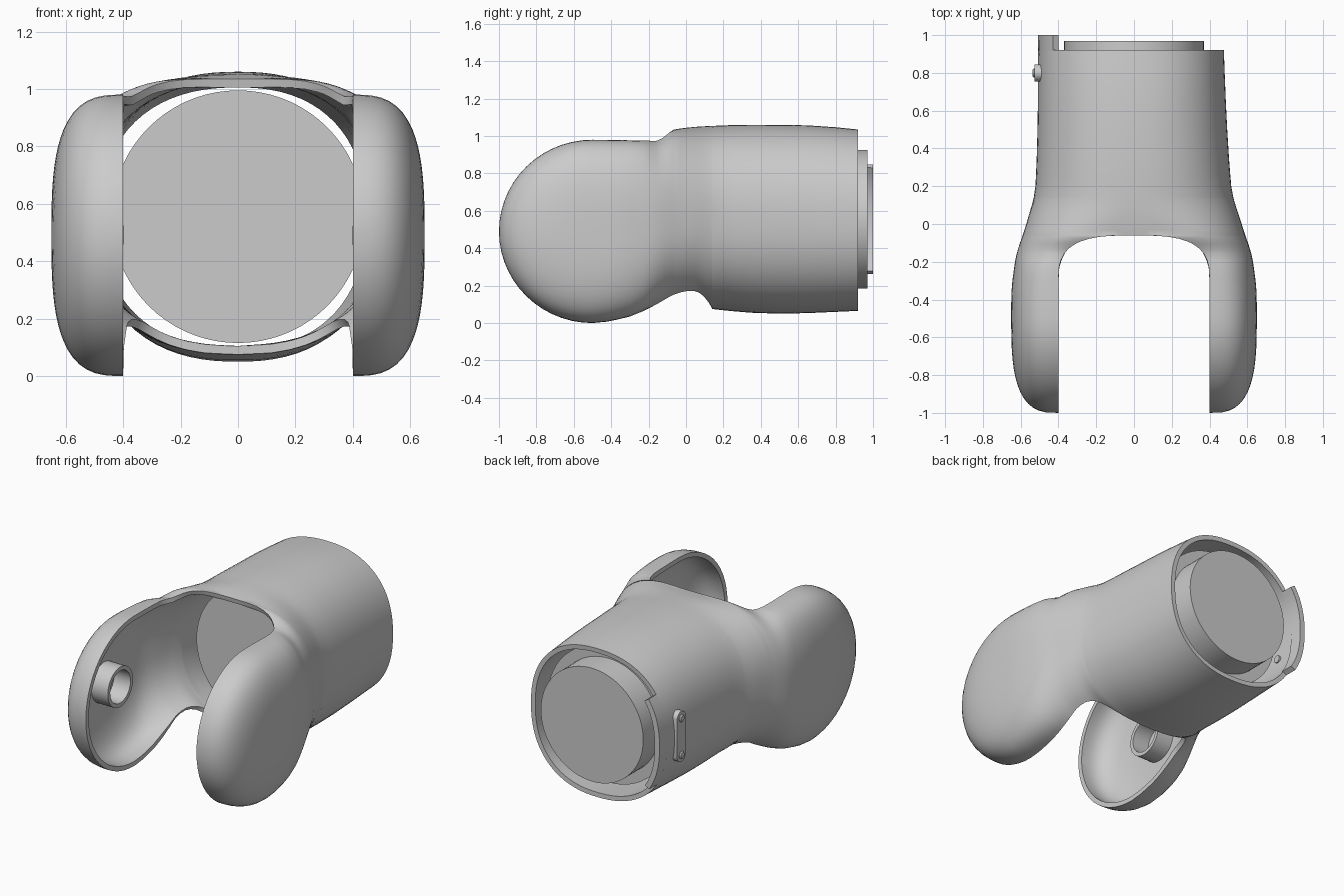
import bpy, bmesh, math
from mathutils import Vector

if "Cube" in bpy.data.objects:
    bpy.data.objects.remove(bpy.data.objects["Cube"])

# Section controls along y: half width, top, bottom, flat half width, squareness, middle height
W = [(-.5, .65), (-.4, .65), (-.2, .63), (0, .57), (.2, .515), (.92, .476), (1, .474)]
TOP = [(-.5, .98), (-.3, .977), (-.17, .975), (-.06, 1.035), (.1, 1.052), (.35, 1.06), (.65, 1.057), (.92, 1.035)]
BOT = [(-.5, 0), (-.3, .035), (-.15, .095), (-.05, .11), (.05, .105), (.14, .075), (.5, .05), (.92, .065)]
FLAT = [(-.5, .4), (-.25, .4), (-.06, .15), (.15, 0), (.92, 0)]
POW = [(-.5, 3), (-.2, 2.7), (.1, 2.4), (.92, 2.3)]
MID = [(-.5, .49), (.1, .555), (.92, .555)]


def curve(keys, y):
    """Monotone smooth interpolation."""
    y = min(max(y, keys[0][0]), keys[-1][0])
    s = [(b[1] - a[1]) / (b[0] - a[0]) for a, b in zip(keys, keys[1:])]
    m = [0] + [2 * p * q / (p + q) if p * q > 0 else 0 for p, q in zip(s, s[1:])] + [s[-1]]
    for i, (a, b) in enumerate(zip(keys, keys[1:])):
        if y <= b[0]:
            h = b[0] - a[0]
            t = (y - a[0]) / h
            return ((2*t**3 - 3*t*t + 1) * a[1] + (t**3 - 2*t*t + t) * h * m[i]
                    + (3*t*t - 2*t**3) * b[1] + (t**3 - t*t) * h * m[i + 1])


def opening(y, start):
    """Half width of the U-shaped opening between the fork arms."""
    t = (y - start) / .24
    if t <= 0:
        return .4
    return 0 if t >= .99999 else .4 * (1 - t**3) ** (1 / 3)


def half(y, side, up):
    """Top or bottom quarter of the section, from the centre line to the side."""
    mid, n, a = curve(MID, y), curve(POW, y), curve(FLAT, y)
    w = curve(W, y) + (.035 * max(0, y) if side < 0 else 0)
    h = (curve(TOP, y) if up else curve(BOT, y)) - mid
    pts = []
    d = y + .5
    for k in range(201):
        c, s = math.cos(k * math.pi / 400), math.sin(k * math.pi / 400)
        c = max(c, 0)
        if d < 0:
            zz = math.sqrt(max(.25 - d * d, 0)) * c
            r = min(math.hypot(d, zz) / .5, 1)
            pts.append((.4 + .25 * max(1 - r**3, 0) ** (1 / 3), mid + zz * .98 * (1 if up else -1)))
        else:
            pts.append((a + (w - a) * s ** (2 / n), mid + h * c ** (2 / n)))
    pts = [(0, pts[0][1])] + pts
    xs = opening(y, -.3 if up else -.1)
    for i in range(len(pts) - 1):
        (x0, z0), (x1, z1) = pts[i], pts[i + 1]
        if x1 > xs:
            t = (xs - x0) / (x1 - x0)
            return [(xs, z0 + (z1 - z0) * t)] + pts[i + 1:]
    return [(xs, pts[-1][1])] * 2


def section(y, side, count, zr=None):
    """Evenly spaced points from the top edge round to the bottom edge."""
    p = half(y, side, True) + half(y, side, False)[::-1]
    if zr:
        p = [q for q in p if zr[0] <= q[1] <= zr[1]]
    acc = [0]
    for a, b in zip(p, p[1:]):
        acc.append(acc[-1] + math.dist(a, b))
    out, i = [], 0
    for k in range(count):
        g = acc[-1] * k / (count - 1)
        while i < len(p) - 2 and acc[i + 1] < g:
            i += 1
        L = acc[i + 1] - acc[i]
        t = min(max((g - acc[i]) / L, 0), 1) if L > 1e-9 else 0
        out.append((side * (p[i][0] + (p[i+1][0] - p[i][0]) * t), y, p[i][1] + (p[i+1][1] - p[i][1]) * t))
    return out


def finish(name, bm, thickness=0):
    me = bpy.data.meshes.new(name)
    bm.to_mesh(me)
    bm.free()
    ob = bpy.data.objects.new(name, me)
    bpy.context.collection.objects.link(ob)
    bpy.ops.object.select_all(action='DESELECT')
    ob.select_set(True)
    bpy.context.view_layer.objects.active = ob
    if thickness:
        m = ob.modifiers.new("wall", 'SOLIDIFY')
        m.thickness, m.offset = thickness, -1
        bpy.ops.object.modifier_apply(modifier=m.name)
    bpy.ops.object.shade_smooth_by_angle(angle=math.radians(35))
    return ob


def loft(name, rows, sides, count, thickness, zr=None):
    bm = bmesh.new()
    for side in sides:
        g = [[bm.verts.new(c) for c in section(y, side, count, zr)] for y in rows]
        for r0, r1 in zip(g, g[1:]):
            for j in range(count - 1):
                f = [r0[j], r1[j], r1[j + 1], r0[j + 1]]
                bm.faces.new(f if side < 0 else f[::-1])
    bmesh.ops.remove_doubles(bm, verts=bm.verts, dist=1e-4)
    return finish(name, bm, thickness)


def lathe(name, profile, axis, centre, ring=False, seg=64):
    """Revolve (radius, distance) points about the x or y axis."""
    bm = bmesh.new()
    g = []
    for k in range(seg):
        t = 2 * math.pi * k / seg
        c, s = math.cos(t), math.sin(t)
        g.append([bm.verts.new(Vector(centre) + Vector((d, r*c, r*s) if axis == 'x' else (r*c, d, r*s)))
                  for r, d in profile])
    n = len(profile)
    for k in range(seg):
        a, b = g[k], g[(k + 1) % seg]
        for j in range(n if ring else n - 1):
            bm.faces.new((a[j], a[(j + 1) % n], b[(j + 1) % n], b[j]))
    bmesh.ops.remove_doubles(bm, verts=bm.verts, dist=1e-5)
    bmesh.ops.recalc_face_normals(bm, faces=bm.faces)
    return finish(name, bm)


# Forked hollow housing
rows = {round(-.5 - .5 * math.cos(k * math.pi / 28), 5) for k in range(15)}
rows |= {-.42, -.36, .2, .26, .35, .5, .65, .8, .9, .92}
for start in (-.3, -.1):
    rows |= {round(start + .24 * math.sin(k * math.pi / 20) ** (2 / 3), 5) for k in range(11)}
loft("fork_housing", sorted(rows), (1, -1), 40, .03)

# Curved tab at the rear of the left wall
loft("rear_tab", [.915, .96, 1.0], (-1,), 16, .035, (.26, .85))

# Stepped drum inside the housing
lathe("inner_drum", [(0, .2), (.44, .2), (.44, .8), (.37, .8), (.37, .97), (0, .97)], 'y', (0, 0, .555), seg=72)

# Pivot bosses on the inside of both arms
for side, label in ((1, "right"), (-1, "left")):
    lathe(label + "_pivot_boss", [(r, side * d) for r, d in ((.105, .5), (.13, .5), (.13, .635), (.105, .635))],
          'x', (0, -.5, .49), ring=True, seg=40)

# Capsule plate and its two screws
bm = bmesh.new()
outline = []
for k in range(24):
    t = 2 * math.pi * (k + .5) / 24
    outline.append((.8 + .045 * math.cos(t), .555 + .045 * math.sin(t) + (.12 if k < 12 else -.12)))
f = bm.faces.new([bm.verts.new((-.485, y, z)) for y, z in outline])
ext = bmesh.ops.extrude_face_region(bm, geom=[f])
bmesh.ops.translate(bm, vec=(-.042, 0, 0), verts=[v for v in ext['geom'] if isinstance(v, bmesh.types.BMVert)])
bmesh.ops.recalc_face_normals(bm, faces=bm.faces)
finish("side_plate", bm)
for i, z in enumerate((.435, .675)):
    lathe(f"plate_screw_{i + 1}", [(0, -.537), (.018, -.537), (.024, -.53), (.024, -.455), (0, -.455)],
          'x', (0, .8, z), seg=20)
